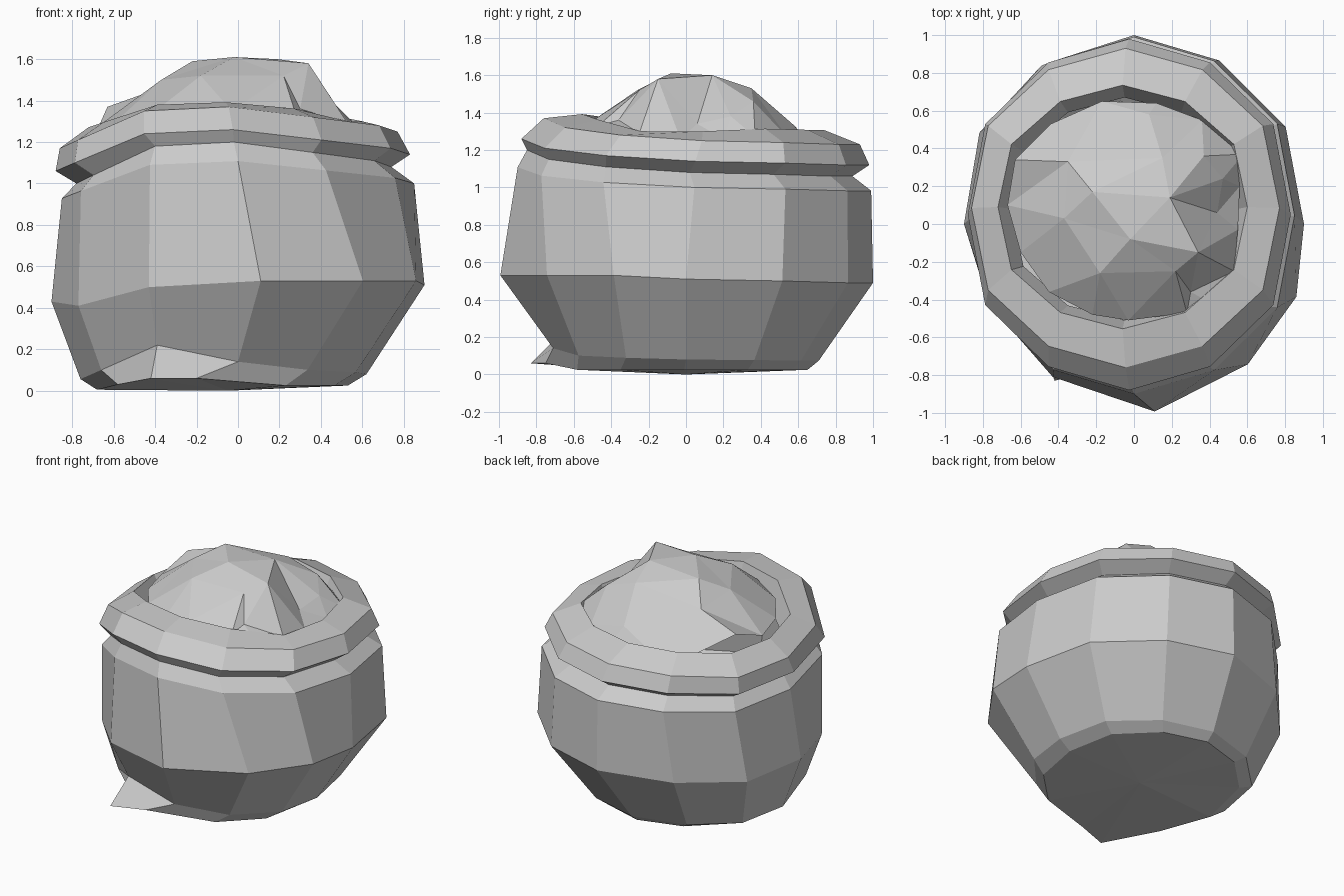
import bpy, bmesh
from math import sin, cos, radians
from mathutils import Vector
from mathutils.geometry import delaunay_2d_cdt

if "Cube" in bpy.data.objects:
    bpy.data.objects.remove(bpy.data.objects["Cube"])

# uneven sag of the cloth around its 12 sides (starting at +x, counter-clockwise)
SAG = [0, -.01, -.02, -.02, -.04, -.08, -.08, -.04, .10, .12, .07, .03]
# sideways drag of the front-right corners, in degrees
TWIST = {4: 3, 5: 2, 9: 7, 10: 12, 11: 8}


def mesh_object(name, verts, faces):
    mesh = bpy.data.meshes.new(name)
    mesh.from_pydata(verts, [], faces)
    bm = bmesh.new()
    bm.from_mesh(mesh)
    bmesh.ops.recalc_face_normals(bm, faces=bm.faces)
    bm.to_mesh(mesh)
    bm.free()
    obj = bpy.data.objects.new(name, mesh)
    bpy.context.collection.objects.link(obj)
    return obj


def ring(cx, cy, rx, ry, z, sag, twist=0, top=1):
    """One 12-sided loop; top limits how far the sag may lift it."""
    pts = []
    for i in range(12):
        a = radians(30 * i + twist * TWIST.get(i, 0))
        r = 1.03 if i in (1, 5, 7, 11) else 1
        pts.append(Vector((cx + rx * r * cos(a), cy + ry * r * sin(a),
                           z + sag * min(SAG[i], top))))
    return pts


def skin(rings):
    verts = [p for r in rings for p in r]
    faces = []
    for k in range(len(rings) - 1):
        for i in range(12):
            j = (i + 1) % 12
            faces.append((k * 12 + i, k * 12 + j, k * 12 + 12 + j, k * 12 + 12 + i))
    return verts, faces


# sack: base, belly, shoulder, pinched neck, rolled rim, inner wall
rings = [
    ring(-.07, -.01, .60, .66, .025, 0),
    ring(-.07, 0, .69, .71, .08, .3, .5),
    ring(0, 0, .90, 1.0, .51, 1.0, 1, .02),
    ring(0, .045, .85, .945, 1.0, .9),
    ring(-.02, .02, .76, .87, 1.08, 1),
    ring(-.025, .05, .855, .93, 1.14, 1),
    ring(-.045, .085, .815, .845, 1.25, 1),
    ring(-.06, .09, .66, .645, 1.32, .6),
    ring(-.05, .08, .60, .59, 1.18, .3),
]
# flattened front-left of the belly, dipped right side of the rim
rings[2][7] = Vector((-.77, -.42, .41))
rings[2][8] = Vector((-.43, -.81, .50))
for i in (0, 11):
    rings[7][i].z = 1.30
# folded flap at the front-left of the base
rings[1][7] = Vector((-.66, -.40, .10))
rings[1][8] = Vector((-.39, -.67, .22))
rings[1][9] = Vector((0, -.71, .14))
rings[0][7] = Vector((-.58, -.43, .03))
rings[0][8] = Vector((-.42, -.83, .06))
rings[0][9] = Vector((-.2, -.75, .06))
rings[0][6] = Vector((-.68, -.05, .005))
verts, faces = skin(rings)
verts.append(Vector((-.05, 0, 0)))
faces += [((i + 1) % 12, i, len(verts) - 1) for i in range(12)]
mesh_object("sack", verts, faces)

# heaped contents: edge of the pile tucked into the rim, then its lumps
edge = [(.56, .20, 1.26), (.58, .37, 1.27), (.36, .55, 1.26), (.12, .64, 1.25),
        (-.17, .65, 1.25), (-.44, .53, 1.25), (-.63, .34, 1.37), (-.67, .10, 1.28),
        (-.60, -.15, 1.29), (-.45, -.36, 1.31), (-.22, -.48, 1.34), (-.03, -.51, 1.35),
        (.28, -.47, 1.33), (.43, -.43, 1.31), (.53, -.25, 1.29), (.55, -.03, 1.26)]
lumps = [(-.02, -.08, 1.61), (-.22, .17, 1.59), (-.37, .03, 1.50), (-.35, .33, 1.47),
         (-.18, -.26, 1.52), (.22, -.25, 1.52), (.34, -.15, 1.58), (.19, .14, 1.60),
         (.15, .35, 1.53), (.37, .36, 1.46), (.44, .06, 1.34), (.08, .58, 1.33),
         (.30, -.36, 1.36), (.47, .24, 1.38)]
pts = edge + lumps
n = len(edge)
flat, _, tris, origin, _, _ = delaunay_2d_cdt(
    [Vector(p[:2]) for p in pts], [(i, (i + 1) % n) for i in range(n)], [], 1, 1e-5)
heap = mesh_object("contents", [pts[o[0]] for o in origin], [tuple(t) for t in tris])
# all heap faces look up
for poly in heap.data.polygons:
    if poly.normal.z < 0:
        poly.flip()
